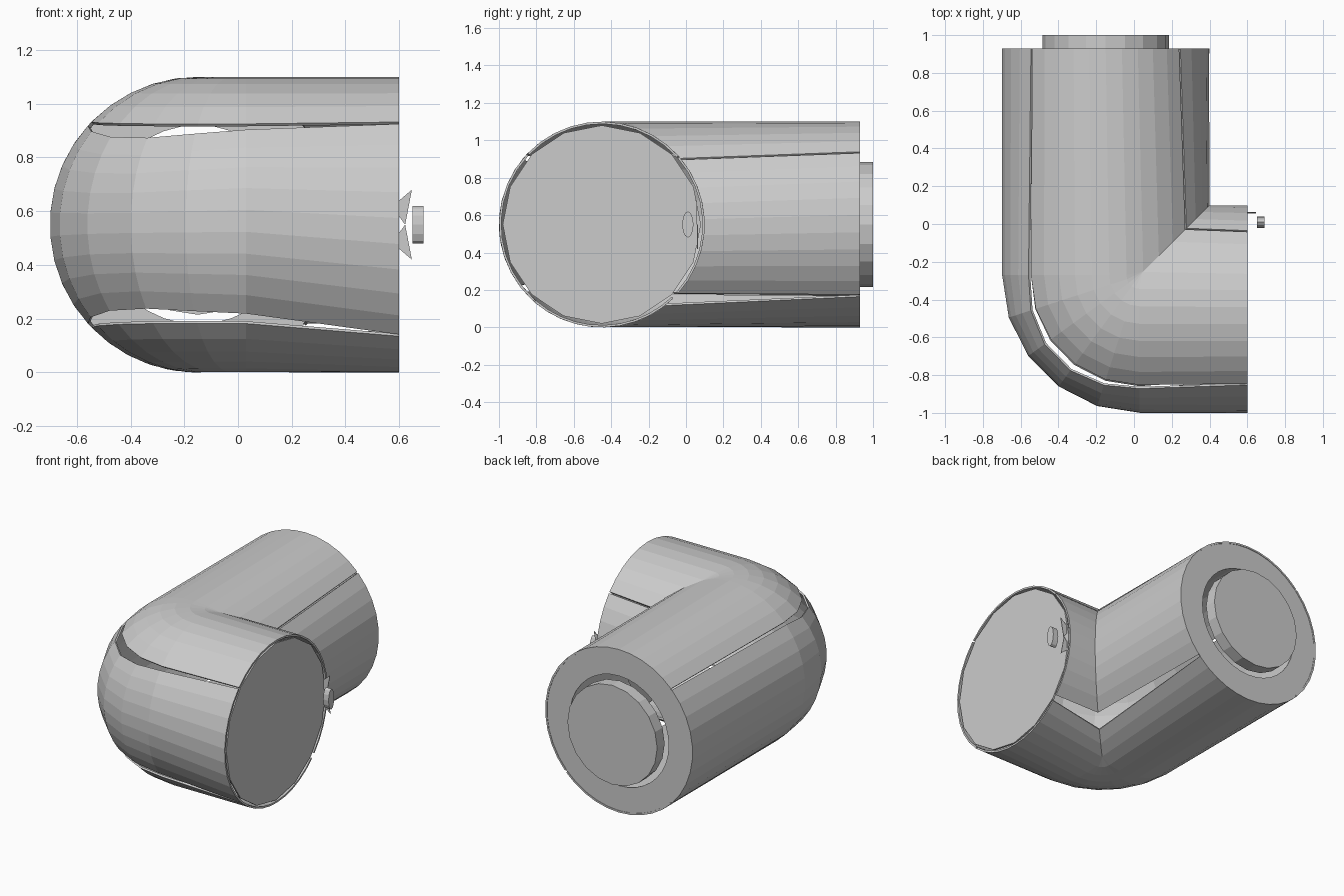
import bpy, bmesh, math
from mathutils import Matrix, Vector

if "Cube" in bpy.data.objects:
    bpy.data.objects.remove(bpy.data.objects["Cube"])

CX, CY, CZ, R = -0.15, -0.45, 0.55, 0.55   # elbow corner and tube radius
K = 0.18                                   # extra rounding of the outer bend
END_X, END_Y = 0.60, 0.93
BEND = 5


def finish(name, bm, thickness=0):
    bmesh.ops.remove_doubles(bm, verts=bm.verts, dist=0.0005)
    mesh = bpy.data.meshes.new(name)
    bm.to_mesh(mesh)
    bm.free()
    ob = bpy.data.objects.new(name, mesh)
    bpy.context.collection.objects.link(ob)
    if thickness:
        mod = ob.modifiers.new("wall", 'SOLIDIFY')
        mod.thickness = thickness
        mod.offset = -1
    return ob


def skin_point(col, deg):
    """Point on the elbow skin: column along the tube, angle around it."""
    a = math.radians(deg)
    d, z = R * math.cos(a), CZ + R * math.sin(a)
    if col == 0:
        return (CX - d, END_Y, z)
    if col == BEND + 2:
        return (END_X, CY - d, z)
    rad = d + K
    if rad <= 0:
        return (CX - d, CY - d, z)         # inside corner is a sharp mitre
    t = math.pi + (col - 1) / BEND * math.pi / 2
    return (CX + K + rad * math.cos(t), CY + K + rad * math.sin(t), z)


def edge_angle(edge, col):
    """edge = angles at (long end, bend start, bend middle, bend end, short end)."""
    if col == 0:
        return edge[0]
    if col == BEND + 2:
        return edge[4]
    f = (col - 1) / BEND * 2
    i = min(int(f), 1)
    return edge[1 + i] + (edge[2 + i] - edge[1 + i]) * (f - i)


def skin_panel(name, low, high, rows):
    bm = bmesh.new()
    grid = []
    for col in range(BEND + 3):
        lo, hi = edge_angle(low, col), edge_angle(high, col)
        grid.append([bm.verts.new(skin_point(col, lo + (hi - lo) * i / rows))
                     for i in range(rows + 1)])
    for c in range(BEND + 2):
        for i in range(rows):
            bm.faces.new((grid[c][i], grid[c + 1][i], grid[c + 1][i + 1], grid[c][i + 1]))
    return finish(name, bm, 0.012)


# four skin panels separated by tapering slits
skin_panel("outer_panel", (-44, -42, -34, -37, -48), (44, 42, 35, 40, 43), 9)
skin_panel("top_panel", (45, 44, 43, 43, 44), (135, 140, 140, 140, 138), 10)
skin_panel("inner_panel", (136, 141, 141, 141, 139), (223, 222, 222, 222, 222), 9)
skin_panel("bottom_panel", (224.5, 232, 232, 232, 226), (315, 316, 318, 318, 311), 10)


def cylinder(name, center, axis, radius, depth, sides, scale=(1, 1, 1)):
    bm = bmesh.new()
    rot = Vector(axis).to_track_quat('Z', 'Y').to_matrix().to_4x4()
    mat = Matrix.Translation(center) @ Matrix.Diagonal((*scale, 1)) @ rot
    bmesh.ops.create_cone(bm, cap_ends=True, segments=sides, radius1=radius,
                          radius2=radius, depth=depth, matrix=mat)
    return finish(name, bm)


# end plate of the short arm
cylinder("end_plate", (END_X - 0.008, CY, CZ), (1, 0, 0), 0.53, 0.012, 16)

# flange ring and stub on the long arm
bm = bmesh.new()
n = 36
loops = [[bm.verts.new((CX + r * math.cos(i * math.tau / n), END_Y - 0.003,
                        CZ + r * math.sin(i * math.tau / n))) for i in range(n)]
         for r in (0.545, 0.37)]
for i in range(n):
    j = (i + 1) % n
    bm.faces.new((loops[0][j], loops[0][i], loops[1][i], loops[1][j]))
finish("flange_ring", bm, 0.006)
cylinder("stub", (CX, 0.96, CZ), (0, 1, 0), 0.335, 0.08, 20)

# small knob beside the short arm
cylinder("knob", (0.67, 0.01, CZ), (1, 0, 0), 0.07, 0.04, 12, (1, 0.43, 1))

# thin flared fin on the end plate
for s, part in ((1, "upper"), (-1, "lower")):
    bm = bmesh.new()
    pts = ((0.60, 0.03), (0.60, 0.09), (0.647, 0.13), (0.622, 0.0))
    bm.faces.new([bm.verts.new((x, 0.06, CZ + s * z)) for x, z in pts])
    finish(part + "_fin", bm, 0.004)
